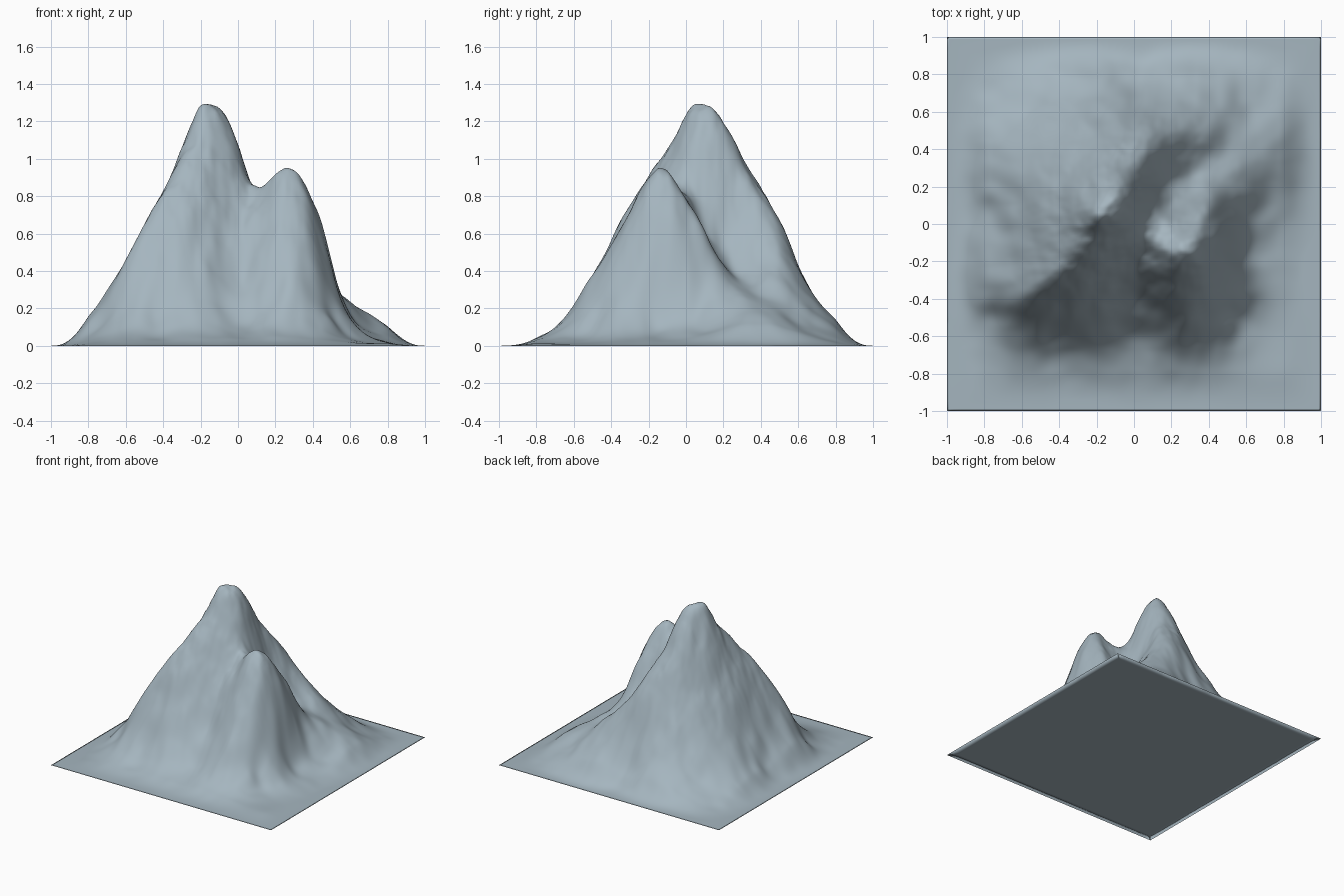
import bpy, bmesh, math
from mathutils import noise, Vector

if "Cube" in bpy.data.objects:
    bpy.data.objects.remove(bpy.data.objects["Cube"])

# Guide points (x, y, height) grouped by landform
summit = [(-.2, .03, 1.26), (-.17, .11, 1.275), (-.07, .12, 1.23), (0, .14, 1.07), (.07, .08, .87),
          (-.14, .2, 1.19)]
southwest_ridge = [(-.18, -.09, 1.06), (-.28, -.15, .97), (-.35, -.21, .86), (-.43, -.28, .74),
                   (-.52, -.34, .59), (-.62, -.42, .38), (-.75, -.5, .10)]
north_ridge = [(-.06, .3, 1.0), (0, .4, .83), (.08, .5, .65), (.24, .52, .47), (.4, .5, .34),
               (.02, .6, .42), (.02, .7, .21), (.02, .82, .06)]
second_peak = [(.13, -.04, .83), (.2, -.11, .90), (.28, -.14, .94), (.35, -.13, .88), (.28, -.25, .83),
               (.3, -.4, .53), (.32, -.52, .33), (.33, -.62, .17), (.35, -.78, .04),
               (.43, -.13, .70), (.51, -.12, .39), (.59, -.17, .14), (.72, -.2, .04)]
northeast_spur = [(.33, -.04, .84), (.40, .06, .64), (.47, .19, .36), (.56, .3, .26), (.72, .44, .15),
                  (.88, .58, .04), (.7, .15, .11), (.57, .06, .22)]
east_valley = [(.14, .2, .62), (.23, .12, .56), (.31, .28, .38), (.48, .38, .27), (.6, .62, .12)]
south_face = [(.02, -.2, .70), (.02, -.4, .36), (.03, -.6, .12), (-.2, -.3, .70), (-.22, -.5, .34),
              (-.45, -.5, .34), (-.4, -.68, .08), (.55, -.5, .09)]
west_face = [(-.32, .04, 1.0), (-.45, .06, .68), (-.6, .05, .38), (-.78, .05, .10), (-.3, .28, .78),
             (-.42, .44, .42), (-.55, .6, .14), (-.62, -.2, .38), (-.2, .5, .56)]
guides = (summit + southwest_ridge + north_ridge + second_peak + northeast_spur + east_valley
          + south_face + west_face)
# Flat rim
for i in range(-2, 3):
    t = i / 2
    guides += [(t, -1, 0), (t, 1, 0)]
    if abs(i) < 2:
        guides += [(-1, t, 0), (1, t, 0)]
guides += [(-.78, -.78, .01), (.78, -.78, .01), (.8, .82, .01), (-.78, .78, .01)]

SOFT = .06 ** 2


def kernel(ax, ay, bx, by):
    return math.sqrt((ax - bx) ** 2 + (ay - by) ** 2 + SOFT)


def solve(rows):
    """Gaussian elimination on an augmented matrix."""
    n = len(rows)
    for c in range(n):
        p = max(range(c, n), key=lambda r: abs(rows[r][c]))
        rows[c], rows[p] = rows[p], rows[c]
        for r in range(c + 1, n):
            f = rows[r][c] / rows[c][c]
            if f:
                rows[r] = [a - f * b for a, b in zip(rows[r], rows[c])]
    out = [0.0] * n
    for r in reversed(range(n)):
        s = sum(rows[r][k] * out[k] for k in range(r + 1, n))
        out[r] = (rows[r][n] - s) / rows[r][r]
    return out


# Smooth surface through the guide points
weights = solve([[kernel(a[0], a[1], b[0], b[1]) for b in guides] + [a[2]] for a in guides])
terms = [(g[0], g[1], w) for g, w in zip(guides, weights)]


def smooth(t):
    t = max(0, min(1, t))
    return t * t * (3 - 2 * t)


def height(x, y):
    # small sideways warp makes the ridges craggy
    wx = x + .014 * noise.noise(Vector((x * 9, y * 9, 2)))
    wy = y + .014 * noise.noise(Vector((x * 9, y * 9, 7)))
    z = max(0, sum(w * kernel(wx, wy, px, py) for px, py, w in terms))
    # crags are strongest near the summits
    crag = sum(noise.noise(Vector((x * f, y * f, f))) / f for f in (9, 18, 31))
    z += crag * .22 * smooth((z - .1) / 1.1)
    edge = smooth((1 - abs(x)) / .22) * smooth((1 - abs(y)) / .22)
    return (max(z, 0) + .003) * edge


# Mountain surface
bm = bmesh.new()
bmesh.ops.create_grid(bm, x_segments=160, y_segments=160, size=1)
for v in bm.verts:
    v.co.z = height(v.co.x, v.co.y)

# Flat underside: a narrow border, then a fan to the centre
rim = [e for e in bm.edges if e.is_boundary]
inner = {v: bm.verts.new((v.co.x * .94, v.co.y * .94, 0)) for v in {v for e in rim for v in e.verts}}
centre = bm.verts.new((0, 0, 0))
for e in rim:
    a, b = e.verts
    bm.faces.new((a, b, inner[b], inner[a]))
    bm.faces.new((inner[a], inner[b], centre))
bmesh.ops.recalc_face_normals(bm, faces=bm.faces)
for f in bm.faces:
    f.smooth = True

mesh = bpy.data.meshes.new("mountain")
bm.to_mesh(mesh)
bm.free()
rock = bpy.data.materials.new("slate_rock")
rock.diffuse_color = (.376, .464, .52, 1)
rock.use_nodes = True
rock.node_tree.nodes["Principled BSDF"].inputs["Base Color"].default_value = rock.diffuse_color
mesh.materials.append(rock)
bpy.context.collection.objects.link(bpy.data.objects.new("mountain", mesh))
